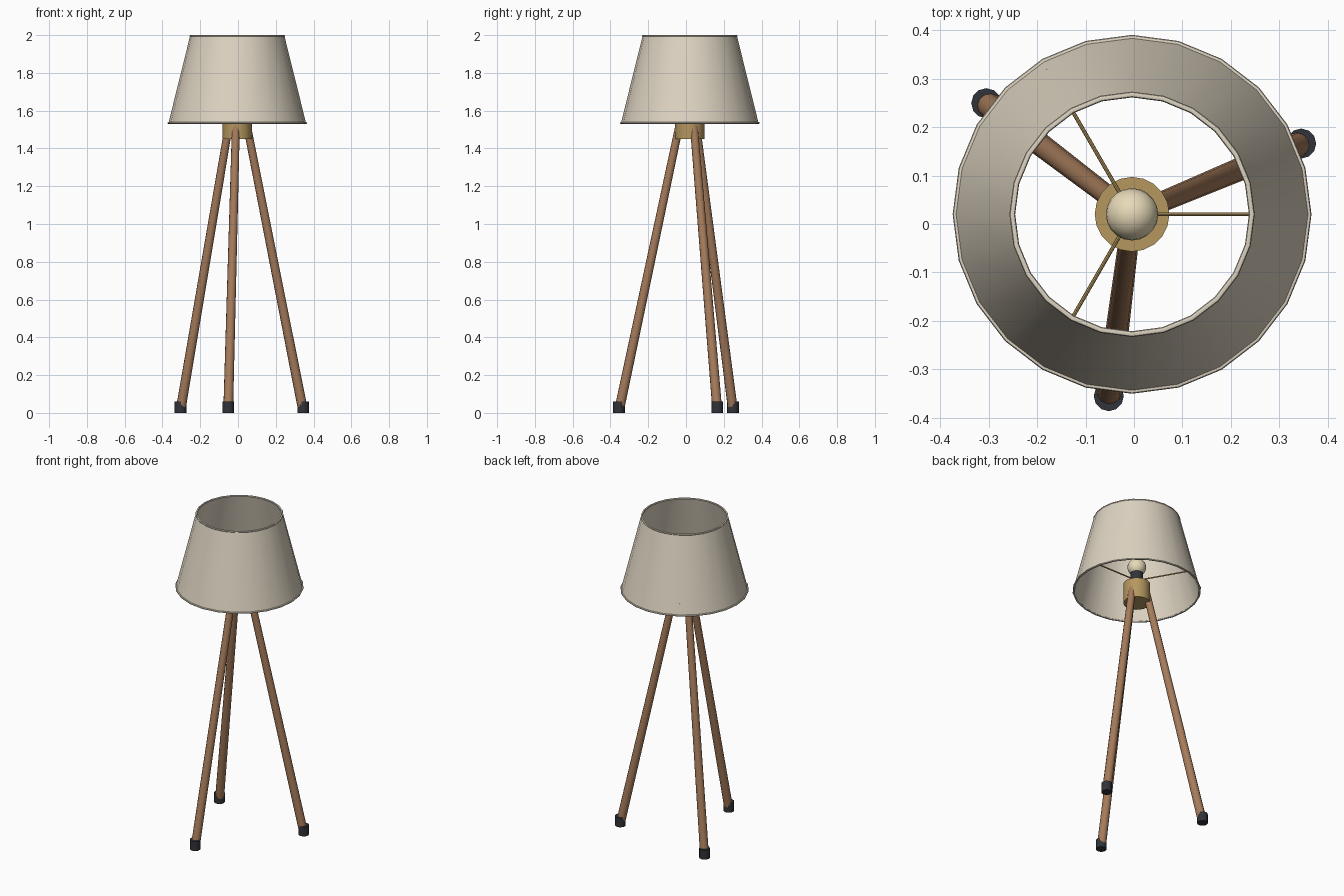
import bpy, math
from mathutils import Vector

cube = bpy.data.objects.get("Cube")
if cube:
    bpy.data.objects.remove(cube, do_unlink=True)

AXIS = Vector((-0.004, 0.02, 0))  # lamp's upright axis


def material(name, rgb):
    m = bpy.data.materials.new(name)
    m.use_nodes = True
    m.diffuse_color = (*rgb, 1)
    m.node_tree.nodes["Principled BSDF"].inputs["Base Color"].default_value = (*rgb, 1)
    return m


fabric = material("cream fabric", (0.72, 0.65, 0.53))
wood = material("brown wood", (0.38, 0.20, 0.105))
brass = material("brass", (0.46, 0.31, 0.115))
rubber = material("dark rubber", (0.03, 0.033, 0.04))
glass = material("warm bulb", (0.80, 0.70, 0.48))


def finish(ob, name, mat):
    ob.name = name
    ob.data.materials.clear()
    ob.data.materials.append(mat)
    bpy.ops.object.select_all(action="DESELECT")
    ob.select_set(True)
    bpy.context.view_layer.objects.active = ob
    bpy.ops.object.shade_smooth_by_angle(angle=math.radians(40))
    return ob


def rod(name, mat, a, b, r1, r2, sides):
    """Tapered cylinder between two points, relative to the lamp's axis."""
    a, b = Vector(a) + AXIS, Vector(b) + AXIS
    d = b - a
    bpy.ops.mesh.primitive_cone_add(
        vertices=sides, radius1=r1, radius2=r2, depth=d.length,
        location=(a + b) / 2, rotation=d.to_track_quat("Z", "Y").to_euler())
    return finish(bpy.context.object, name, mat)


def lathe(name, mat, profile, sides, closed):
    """Spin an (r, z) profile round the lamp's axis."""
    n = len(profile)
    verts = [(r * math.cos(t), r * math.sin(t), z)
             for t in (math.tau * i / sides for i in range(sides)) for r, z in profile]
    faces = []
    for i in range(sides):
        j = (i + 1) % sides
        for k in range(n if closed else n - 1):
            l = (k + 1) % n
            faces.append((i * n + k, j * n + k, j * n + l, i * n + l))
    mesh = bpy.data.meshes.new(name)
    mesh.from_pydata(verts, [], faces)
    ob = bpy.data.objects.new(name, mesh)
    ob.location = AXIS
    bpy.context.collection.objects.link(ob)
    return finish(ob, name, mat)


def polar(r, degrees, z):
    t = math.radians(degrees)
    return (r * math.cos(t), r * math.sin(t), z)


# Shade: thin tapered wall with a rolled rim at each end
lathe("shade", fabric, [(0.364, 1.535), (0.25, 1.995), (0.245, 1.995), (0.359, 1.535)], 24, True)
for name, r, z in (("shade_bottom_rim", 0.364, 1.535), ("shade_top_rim", 0.247, 1.995)):
    ring = [(r + 0.006 * math.cos(a), z + 0.005 * math.sin(a))
            for a in (math.tau * k / 8 for k in range(8))]
    lathe(name, fabric, ring, 24, True)

# Hub, bulb socket and bulb
rod("hub", brass, (0, 0, 1.45), (0, 0, 1.575), 0.077, 0.077, 20)
rod("bulb_socket", rubber, (0, 0, 1.57), (0, 0, 1.645), 0.037, 0.037, 16)
bpy.ops.mesh.primitive_uv_sphere_add(segments=20, ring_count=12, radius=0.054,
                                     location=AXIS + Vector((0, 0, 1.687)))
finish(bpy.context.object, "bulb", glass)

# Spokes that carry the shade, splayed legs and their feet
for i in range(3):
    turn = 120 * i
    rod(f"shade_spoke_{i + 1}", brass, polar(0.02, turn, 1.6), polar(0.347, turn, 1.6),
        0.004, 0.004, 8)
    angle = 22.7 + turn
    rod(f"leg_{i + 1}", wood, polar(0.376, angle, 0.02), polar(0.054, angle, 1.53),
        0.026, 0.021, 12)
    rod(f"foot_{i + 1}", rubber, polar(0.378, angle, 0), polar(0.378, angle, 0.06),
        0.031, 0.031, 12)
